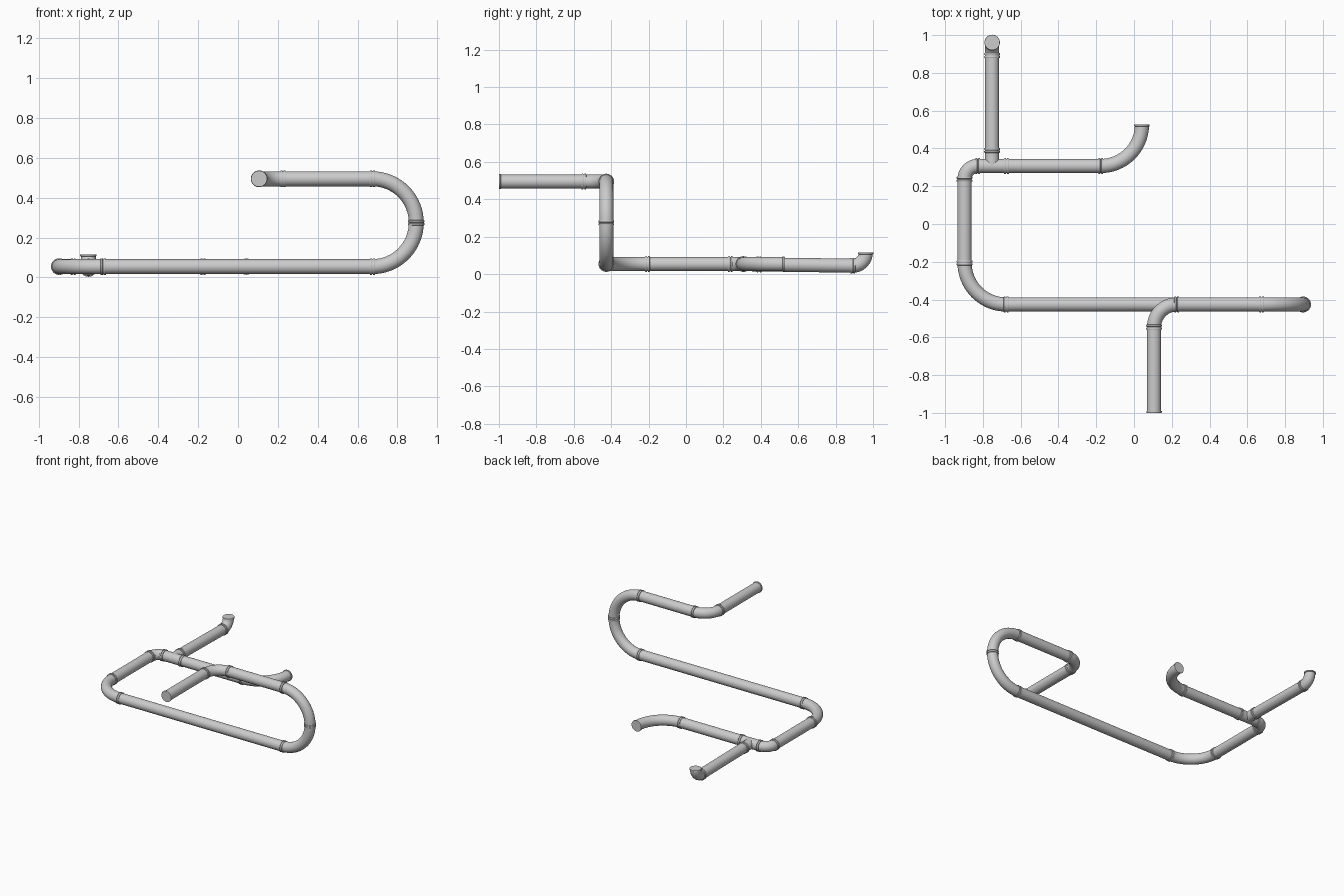
import bpy, bmesh, math
from mathutils import Vector

if "Cube" in bpy.data.objects:
    bpy.data.objects.remove(bpy.data.objects["Cube"])

R = 0.0375      # pipe radius
SIDES = 32
LOW, HIGH = 0.054, 0.495


def sweep(name, points, tangents, radii):
    """Sweep a circle along points, with one radius per point, and cap the ends."""
    bm = bmesh.new()
    t = tangents[0]
    u = t.orthogonal().normalized()
    rings = []
    for p, tan, r in zip(points, tangents, radii):
        u = t.rotation_difference(tan) @ u
        t = tan
        v = t.cross(u)
        rings.append([bm.verts.new(p + r * (u * math.cos(a) + v * math.sin(a)))
                      for a in (2 * math.pi * i / SIDES for i in range(SIDES))])
    for a, b in zip(rings, rings[1:]):
        for i in range(SIDES):
            j = (i + 1) % SIDES
            bm.faces.new((a[i], a[j], b[j], b[i]))
    bm.faces.new(rings[0][::-1])
    bm.faces.new(rings[-1])
    bmesh.ops.recalc_face_normals(bm, faces=bm.faces)
    me = bpy.data.meshes.new(name)
    bm.to_mesh(me)
    bm.free()
    ob = bpy.data.objects.new(name, me)
    bpy.context.collection.objects.link(ob)
    bpy.ops.object.select_all(action='DESELECT')
    ob.select_set(True)
    bpy.context.view_layer.objects.active = ob
    bpy.ops.object.shade_smooth_by_angle(angle=math.radians(35))
    return ob


def straight(name, a, b):
    a, b = Vector(a), Vector(b)
    d = (b - a).normalized()
    return sweep(name, [a, b], [d, d], [R, R])


def elbow(name, a, corner, b, steps=16):
    """Quarter bend from a to b, tangent to both legs meeting at corner."""
    a, c, b = Vector(a), Vector(corner), Vector(b)
    centre = a + b - c
    pts, tans = [], []
    for i in range(steps + 1):
        t = math.pi / 2 * i / steps
        pts.append(centre + (a - centre) * math.cos(t) + (b - centre) * math.sin(t))
        tans.append(((b - centre) * math.cos(t) - (a - centre) * math.sin(t)).normalized())
    return sweep(name, pts, tans, [R] * len(pts))


def rings(name, p, axis, profile):
    p, d = Vector(p), Vector(axis).normalized()
    return sweep(name, [p + d * o for o, r in profile], [d] * len(profile),
                 [r for o, r in profile])


def collar(name, p, axis):
    """Joint made of two rounded rings with a groove between them."""
    half = [(0.002, 0.038), (0.003, 0.041), (0.005, 0.042), (0.010, 0.042),
            (0.012, 0.041), (0.013, 0.037)]
    rings(name, p, axis, [(-o, r) for o, r in half[::-1]] + half)


def end_rim(name, p, axis):
    rings(name, p, axis, [(-0.011, 0.037), (-0.009, 0.041), (-0.002, 0.041), (0, 0.040)])


X, Y, Z = (1, 0, 0), (0, 1, 0), (0, 0, 1)

# upper run
straight("inlet_pipe", (.106, -.998, HIGH), (.106, -.546, HIGH))
elbow("inlet_elbow", (.106, -.546, HIGH), (.106, -.426, HIGH), (.226, -.426, HIGH))
straight("upper_pipe", (.226, -.426, HIGH), (.675, -.426, HIGH))

# vertical U-bend made of two elbows
mid = (LOW + HIGH) / 2
elbow("u_bend_top", (.675, -.426, HIGH), (.895, -.426, HIGH), (.895, -.426, mid))
elbow("u_bend_bottom", (.895, -.426, mid), (.895, -.426, LOW), (.675, -.426, LOW))

# lower run
straight("long_pipe", (.675, -.426, LOW), (-.677, -.426, LOW))
elbow("left_wide_elbow", (-.677, -.426, LOW), (-.897, -.426, LOW), (-.897, -.206, LOW))
straight("left_pipe", (-.897, -.206, LOW), (-.897, .237, LOW))
elbow("left_tight_elbow", (-.897, .237, LOW), (-.897, .307, LOW), (-.827, .307, LOW))
straight("tee_body", (-.827, .307, LOW), (-.675, .307, LOW))
straight("back_pipe", (-.675, .307, LOW), (-.176, .307, LOW))
elbow("back_elbow", (-.176, .307, LOW), (.042, .307, LOW), (.042, .525, LOW))

# tee branch, dipping slightly to the upturned outlet
DIP = 0.045
straight("tee_branch", (-.751, .307, LOW), (-.751, .39, .052))
straight("branch_pipe", (-.751, .39, .052), (-.751, .892, DIP))
elbow("outlet_elbow", (-.751, .892, DIP), (-.751, .961, DIP), (-.751, .961, .114))

# joint collars
joints = [((.106, -.546, HIGH), Y), ((.226, -.426, HIGH), X), ((.675, -.426, HIGH), X),
          ((.895, -.426, mid), Z), ((.675, -.426, LOW), X), ((-.677, -.426, LOW), X),
          ((-.897, -.206, LOW), Y), ((-.897, .237, LOW), Y), ((-.827, .307, LOW), X),
          ((-.675, .307, LOW), X), ((-.176, .307, LOW), X), ((-.751, .39, .052), Y),
          ((-.751, .892, DIP), Y)]
for i, (p, axis) in enumerate(joints):
    collar(f"joint_collar_{i + 1}", p, axis)

# open-end rims
end_rim("inlet_rim", (.106, -1.0, HIGH), (0, -1, 0))
end_rim("back_rim", (.042, .527, LOW), Y)
end_rim("outlet_rim", (-.751, .961, .116), Z)
